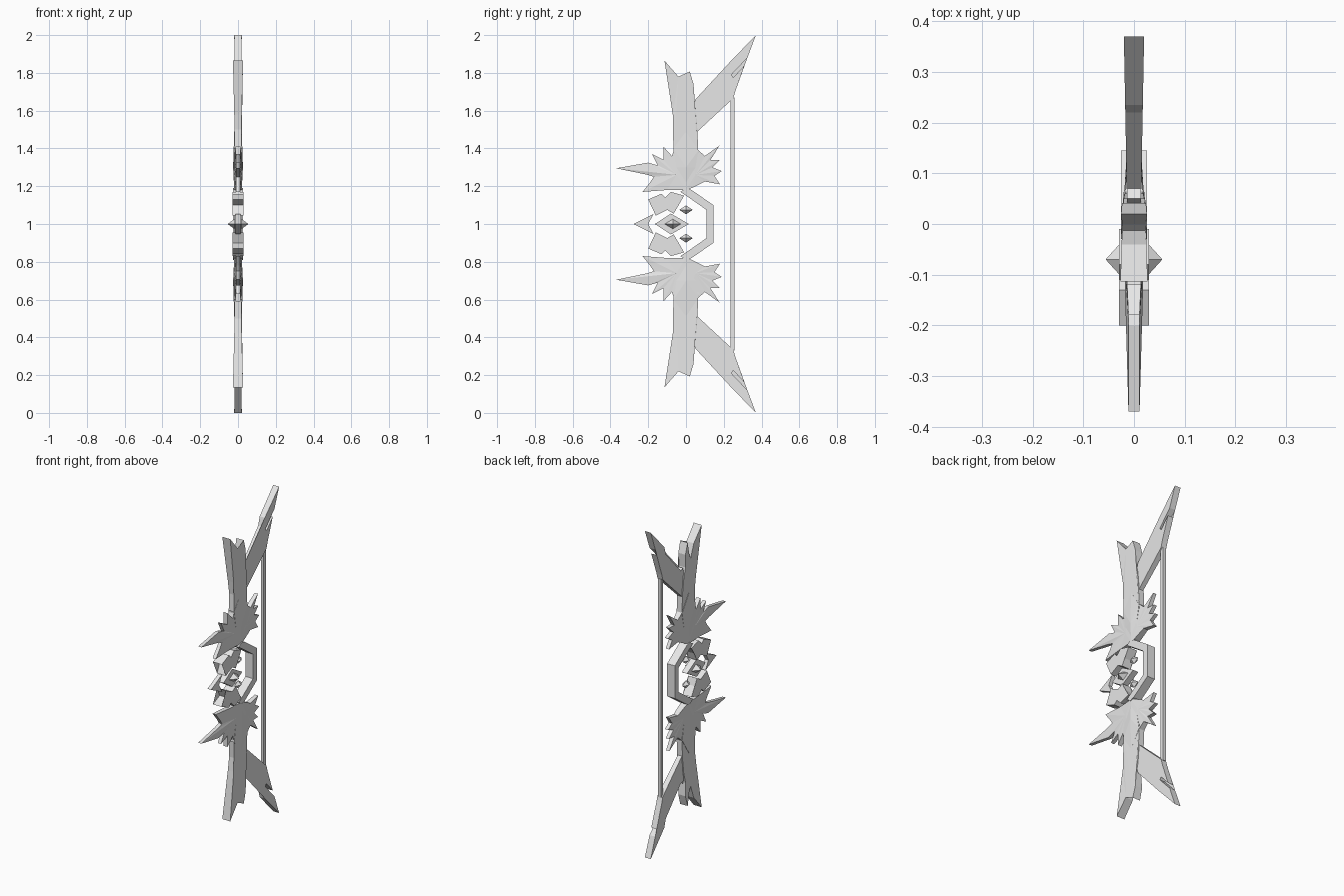
import bpy
import bmesh
from mathutils import Vector

# Remove the default object only
default_cube = bpy.data.objects.get("Cube")
if default_cube:
    bpy.data.objects.remove(default_cube, do_unlink=True)

# Single grey material
grey = bpy.data.materials.new("plain_grey")
grey.use_nodes = True
grey.diffuse_color = (.8, .8, .8, 1)
grey.node_tree.nodes["Principled BSDF"].inputs["Base Color"].default_value = (.8, .8, .8, 1)


def finish(name, bm, mirrored):
    """Turn a bmesh into an object centred on the grip, mirrored up/down on request."""
    bmesh.ops.recalc_face_normals(bm, faces=bm.faces)
    mesh = bpy.data.meshes.new(name)
    bm.to_mesh(mesh)
    bm.free()
    mesh.materials.append(grey)
    part = bpy.data.objects.new(name, mesh)
    part.location.z = 1
    bpy.context.collection.objects.link(part)
    if mirrored:
        modifier = part.modifiers.new("upper_to_lower", "MIRROR")
        modifier.use_axis = (False, False, True)
    return part


def plate(name, outline, thickness, hub=None, hub_thickness=0, mirrored=True):
    """Solid slab from a side outline (y, z); thickness(y, z) is the half width.
    A hub raises the middle of both faces into a faceted ridge."""
    bm = bmesh.new()
    sides = []
    for sign in (-1, 1):
        rim = [bm.verts.new((sign * thickness(y, z), y, z)) for y, z in outline]
        sides.append(rim)
        if hub:
            centre = bm.verts.new((sign * hub_thickness, hub[0], hub[1]))
            for a, b in zip(rim, rim[1:] + rim[:1]):
                bm.faces.new((a, b, centre))
        else:
            cap = bm.faces.new(rim)
            bmesh.ops.triangulate(bm, faces=[cap])
    left, right = sides
    for i in range(len(outline)):
        j = (i + 1) % len(outline)
        bm.faces.new((left[i], left[j], right[j], right[i]))
    return finish(name, bm, mirrored)


def gem(name, y, z, size, mirrored):
    """Eight-sided double pyramid."""
    bm = bmesh.new()
    centre = Vector((0, y, z))
    tips = []
    for axis in range(3):
        offset = Vector((0, 0, 0))
        offset[axis] = size[axis]
        tips.append((bm.verts.new(centre + offset), bm.verts.new(centre - offset)))
    for a in tips[0]:
        for b in tips[1]:
            for c in tips[2]:
                bm.faces.new((a, b, c))
    return finish(name, bm, mirrored)


def even(half_width):
    return lambda y, z: half_width


# Straight limbs with a forked end, flaring towards the tips
plate("limb", [
    (-.066, .36), (-.06, .5), (-.07, .58), (-.087, .69), (-.114, .865),
    (-.04, .78), (-.013, .7), (0, .72), (.02, .807), (.04, .74),
    (.035, .66), (.05, .6), (.06, .5), (.066, .36)],
    lambda y, z: .018 + .009 * max(0, (z - .5) / .37))

# Swept rear blades that hold the string
plate("rear_blade", [
    (.03, .5), (.056, .485), (.25, .665), (.26, .7), (.31, .84),
    (.25, .775), (.24, .79), (.325, .88), (.37, 1), (.235, .86),
    (.22, .81), (.07, .65), (.05, .66), (.035, .6)],
    lambda y, z: .013 + .007 * y / .37)

# Leaf clusters: thin at the points, thicker in the middle
def leaf_width(y, z):
    return max(.011, .022 - .07 * abs(y))


plate("front_leaf", [
    (0, .18), (-.1, .18), (-.23, .17), (-.19, .22), (-.17, .25),
    (-.21, .262), (-.37, .295), (-.2, .325), (-.15, .31), (-.18, .37),
    (-.12, .34), (-.12, .41), (-.075, .36), (-.06, .4), (0, .42)],
    leaf_width, (-.05, .26), .02)
plate("rear_leaf", [
    (0, .18), (.03, .19), (.1, .225), (.18, .21), (.15, .255),
    (.19, .28), (.14, .3), (.18, .34), (.13, .34), (.177, .415),
    (.1, .36), (.066, .39), (0, .42)],
    leaf_width, (.05, .26), .02)
plate("centre_petal", [
    (0, .18), (-.05, .3), (-.066, .4), (0, .49), (.066, .39), (.05, .3)],
    even(.02), (0, .3), .026)

# Angular grip at the back and toothed guards at the front
plate("grip", [
    (-.03, .17), (0, .19), (.03, .18), (.145, .1), (.145, 0),
    (.108, 0), (.108, .075), (.015, .14)], even(.026))
plate("front_guard", [
    (-.2, .13), (-.13, .16), (-.11, .14), (-.08, .17), (-.01, .15),
    (-.05, .1), (-.065, .055), (-.1, .075), (-.16, .045), (-.135, .1)],
    even(.03))

# Gem mount, gems and the floating arrow point
plate("gem_mount", [(-.165, 0), (-.08, .055), (.015, 0), (-.08, -.055)],
      even(.018), mirrored=False)
gem("large_gem", -.07, 0, (.056, .062, .038), False)
gem("small_gem", 0, .075, (.022, .036, .024), True)
plate("arrow_point", [(-.278, 0), (-.172, .053), (-.2, 0), (-.172, -.053)],
      even(.012), mirrored=False)

# Bow string
plate("string", [(.235, -.66), (.258, -.67), (.258, .67), (.235, .66)],
      even(.01), mirrored=False)
